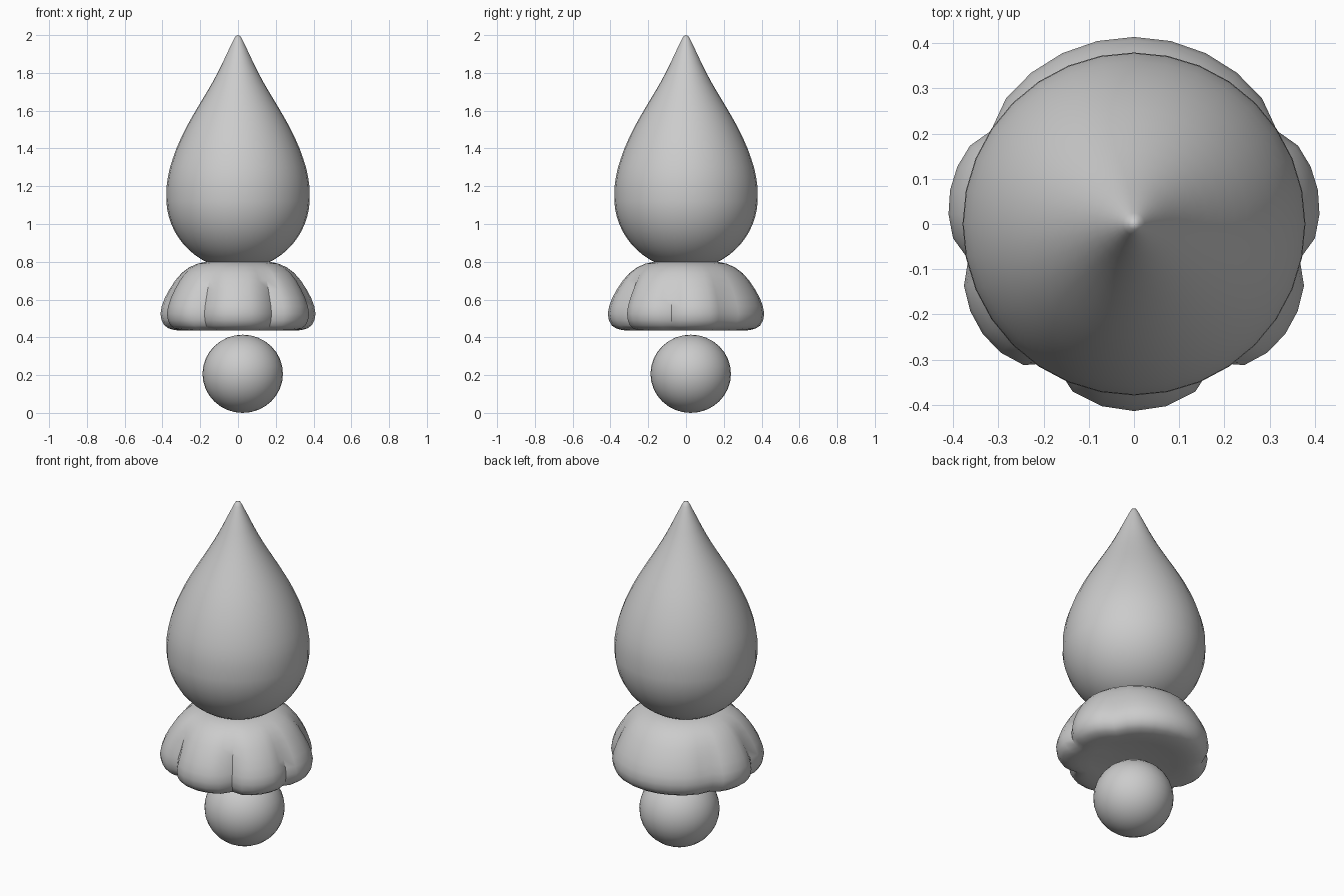
import bpy, bmesh, math

if "Cube" in bpy.data.objects:
    bpy.data.objects.remove(bpy.data.objects["Cube"])

grey = bpy.data.materials.new("plain grey")
grey.diffuse_color = (0.6, 0.6, 0.6, 1)
grey.use_nodes = True
grey.node_tree.nodes["Principled BSDF"].inputs["Base Color"].default_value = grey.diffuse_color


def finish(obj, angle):
    obj.data.materials.append(grey)
    bpy.ops.object.select_all(action='DESELECT')
    obj.select_set(True)
    bpy.context.view_layer.objects.active = obj
    bpy.ops.object.shade_smooth_by_angle(angle=math.radians(angle))


def loft(name, rings, top, bottom, angle):
    """Skin a stack of closed rings, top to bottom, closed by two pole points."""
    bm = bmesh.new()
    loops = [[bm.verts.new(p) for p in ring] for ring in rings]
    n = len(loops[0])
    for a, b in zip(loops, loops[1:]):
        for i in range(n):
            j = (i + 1) % n
            bm.faces.new((a[i], b[i], b[j], a[j]))
    for pole, ring in ((top, loops[0]), (bottom, loops[-1])):
        p = bm.verts.new((0, 0, pole))
        for i in range(n):
            bm.faces.new((p, ring[i], ring[(i + 1) % n]))
    bmesh.ops.recalc_face_normals(bm, faces=bm.faces)
    mesh = bpy.data.meshes.new(name)
    bm.to_mesh(mesh)
    bm.free()
    obj = bpy.data.objects.new(name, mesh)
    bpy.context.collection.objects.link(obj)
    finish(obj, angle)


# Teardrop: tapered upper profile, then a round lower bowl
profile = [(0.012, 1.995), (0.024, 1.975), (0.038, 1.945), (0.06, 1.90),
           (0.083, 1.85), (0.108, 1.80), (0.135, 1.75), (0.164, 1.70),
           (0.194, 1.65), (0.224, 1.60), (0.253, 1.55), (0.28, 1.50),
           (0.304, 1.45), (0.326, 1.40), (0.344, 1.35), (0.36, 1.30),
           (0.371, 1.25), (0.378, 1.20)]
for k in range(14):
    a = math.radians(3 + k * 6.3)
    profile.append((0.38 * math.cos(a), 1.14 - 0.38 * math.sin(a)))
SEG = 32
rings = [[(r * math.cos(2 * math.pi * i / SEG), r * math.sin(2 * math.pi * i / SEG), z)
          for i in range(SEG)] for r, z in profile]
loft("teardrop", rings, 2.0, 0.76, 60)

# Scalloped collar: uneven lobes separated by creases (angle, crease radius)
creases = [(-60, 0.355), (-12, 0.375), (33, 0.378), (147, 0.378),
           (192, 0.375), (240, 0.355), (300, 0.355)]
outline = []
for (a0, r0), (a1, r1) in zip(creases, creases[1:]):
    steps = max(6, round((a1 - a0) / 11))
    for k in range(steps):
        t = k / steps
        valley = r0 + (r1 - r0) * t
        r = valley + (0.414 - valley) * math.sin(math.pi * t) ** 0.55
        outline.append((math.radians(a0 + (a1 - a0) * t), r / 0.414))

# Collar cross-section: radius, height, how strongly the lobes show
section = [(0.08, 0.803, 0), (0.17, 0.80, 0), (0.215, 0.79, 0.1), (0.26, 0.77, 0.25),
           (0.30, 0.74, 0.45), (0.335, 0.70, 0.65), (0.365, 0.655, 0.85),
           (0.39, 0.61, 1), (0.407, 0.565, 1), (0.414, 0.525, 1), (0.408, 0.49, 1),
           (0.393, 0.463, 1), (0.37, 0.447, 1), (0.335, 0.438, 0.9),
           (0.29, 0.435, 0.7), (0.23, 0.442, 0.4), (0.15, 0.453, 0.1)]
rings = [[(r * (1 + (f - 1) * w) * math.cos(a), r * (1 + (f - 1) * w) * math.sin(a), z)
          for a, f in outline] for r, z, w in section]
loft("scalloped_collar", rings, 0.803, 0.458, 40)

# Loose ball underneath, slightly off centre
bpy.ops.mesh.primitive_uv_sphere_add(segments=32, ring_count=16, radius=0.213,
                                     location=(0.025, 0.025, 0.207))
ball = bpy.context.object
ball.name = "ball"
ball.scale.z = 0.207 / 0.213 * 0.98 + 0.0195
bpy.ops.object.transform_apply(location=False, rotation=False, scale=True)
finish(ball, 60)
